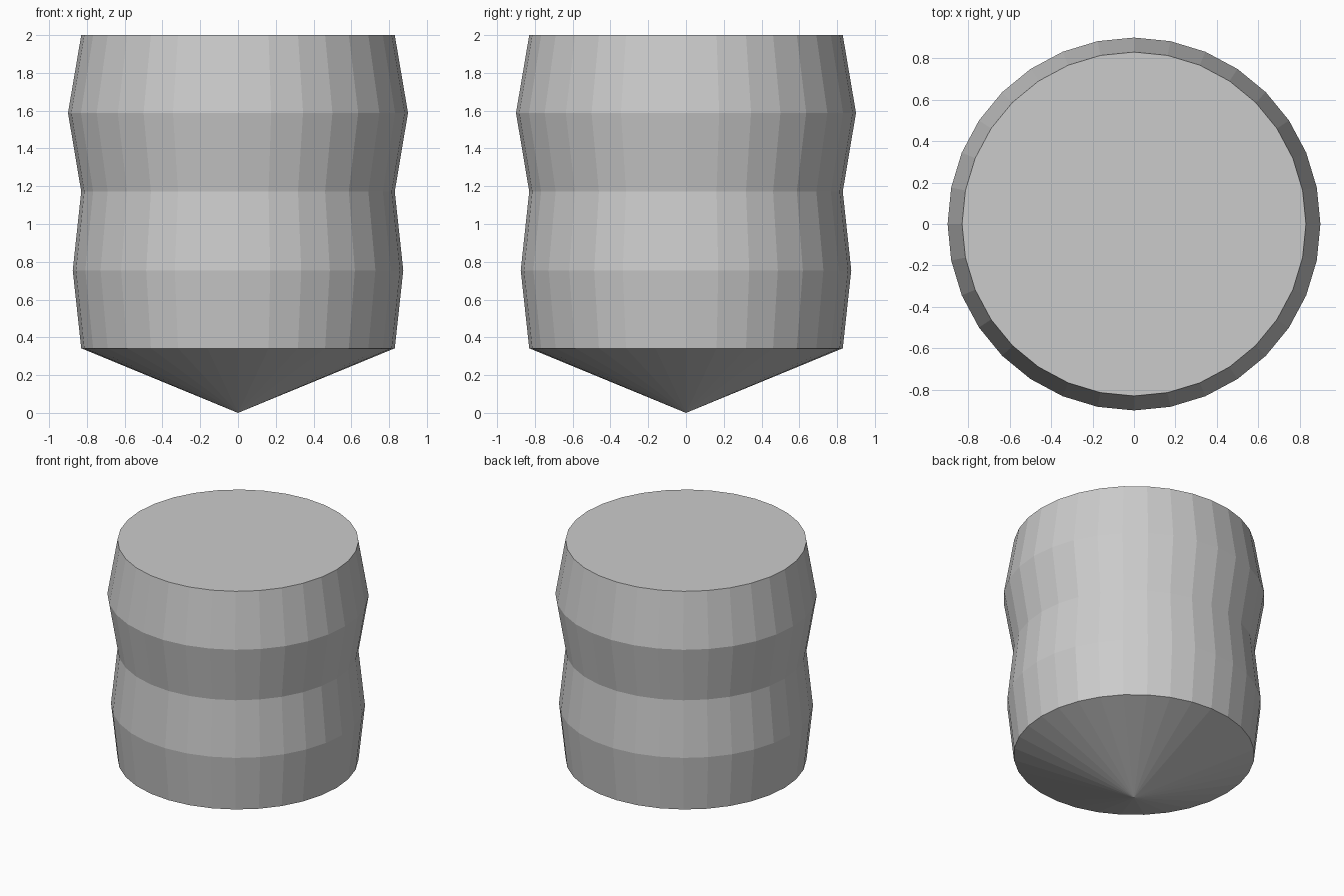
import bpy, bmesh, math

if "Cube" in bpy.data.objects:
    bpy.data.objects.remove(bpy.data.objects["Cube"])

SIDES = 32
# Profile (radius, height) from the pointed base up to the flat rim
PROFILE = [(0.83, 0.342), (0.875, 0.755), (0.83, 1.172), (0.90, 1.588), (0.83, 2.0)]

bm = bmesh.new()


def ring(radius, z):
    step = 2 * math.pi / SIDES
    return [bm.verts.new((radius * math.cos(i * step), radius * math.sin(i * step), z))
            for i in range(SIDES)]


rings = [ring(r, z) for r, z in PROFILE]

# Bulging side walls
for low, high in zip(rings, rings[1:]):
    for i in range(SIDES):
        j = (i + 1) % SIDES
        bm.faces.new((low[i], low[j], high[j], high[i]))

# Flat top
bm.faces.new(rings[-1])

# Conical underside
tip = bm.verts.new((0, 0, 0))
for i in range(SIDES):
    bm.faces.new((rings[0][(i + 1) % SIDES], rings[0][i], tip))

bmesh.ops.recalc_face_normals(bm, faces=bm.faces[:])
mesh = bpy.data.meshes.new("ribbed_plug")
bm.to_mesh(mesh)
bm.free()
bpy.context.collection.objects.link(bpy.data.objects.new("ribbed_plug", mesh))
